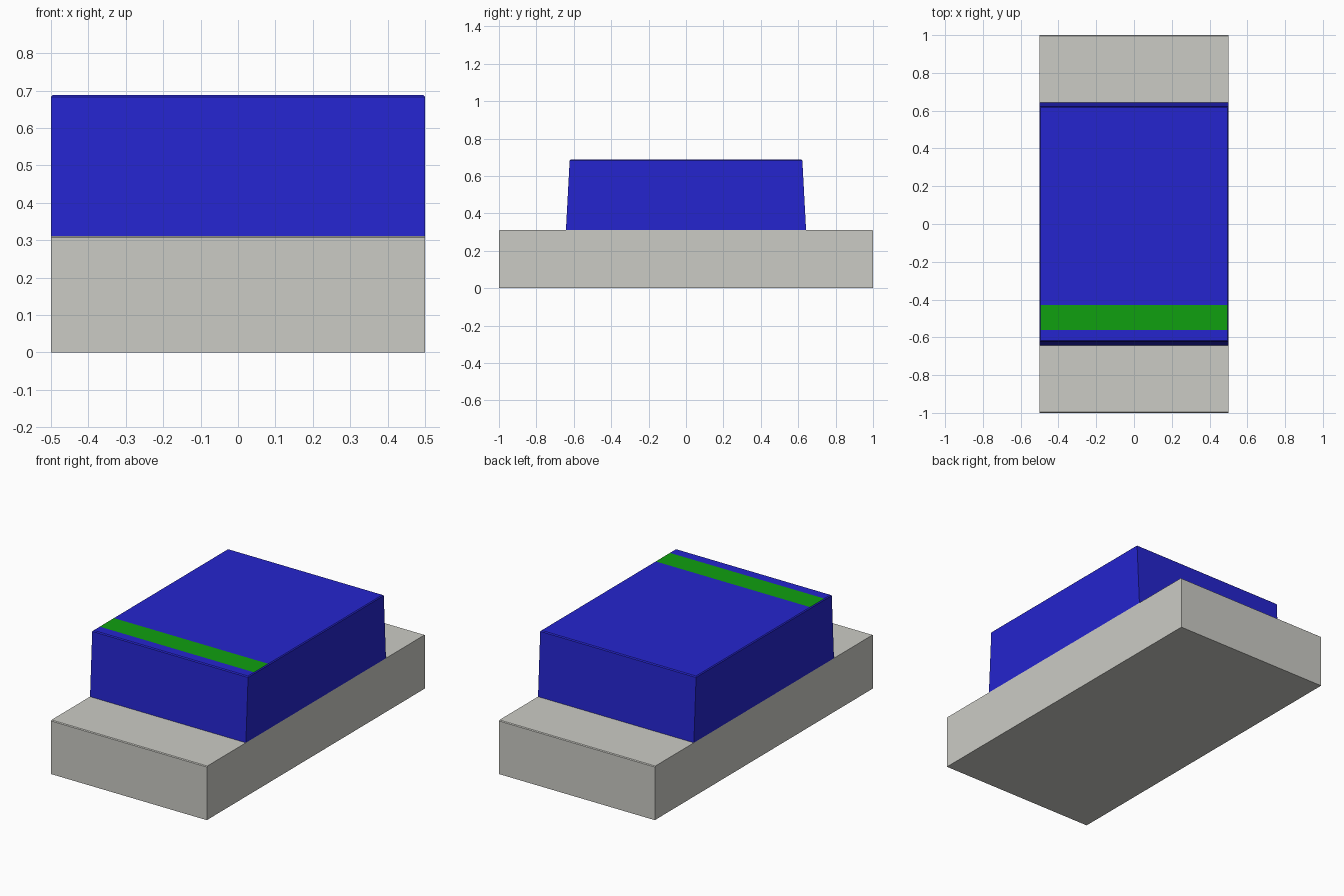
import bpy
import bmesh

cube = bpy.data.objects.get("Cube")
if cube:
    bpy.data.objects.remove(cube, do_unlink=True)


def make_material(name, color):
    mat = bpy.data.materials.new(name)
    mat.use_nodes = True
    mat.diffuse_color = (*color, 1)
    mat.node_tree.nodes["Principled BSDF"].inputs["Base Color"].default_value = (*color, 1)
    return mat


def make_block(name, mat, sections):
    """Stack rectangular sections (half x, half y, z) into a closed solid."""
    bm = bmesh.new()
    rings = [[bm.verts.new((sx * hx, sy * hy, z))
              for sx, sy in ((-1, -1), (1, -1), (1, 1), (-1, 1))]
             for hx, hy, z in sections]
    bm.faces.new(rings[0][::-1])
    bm.faces.new(rings[-1])
    for low, high in zip(rings, rings[1:]):
        for i in range(4):
            j = (i + 1) % 4
            bm.faces.new((low[i], low[j], high[j], high[i]))
    mesh = bpy.data.meshes.new(name)
    bm.to_mesh(mesh)
    bm.free()
    mesh.materials.append(mat)
    obj = bpy.data.objects.new(name, mesh)
    bpy.context.collection.objects.link(obj)
    return obj


grey = make_material("light grey", (0.60, 0.60, 0.56))
blue = make_material("deep blue", (0.018, 0.018, 0.62))
green = make_material("green", (0.005, 0.35, 0.005))

# Long base slab with a fine chamfer on its end edges
make_block("base", grey, [(0.5, 1.0, 0), (0.5, 1.0, 0.308), (0.5, 0.995, 0.312)])

# Tapered body with a fine chamfer round the top
body = make_block("body", blue, [(0.5, 0.642, 0.312), (0.5, 0.622, 0.683), (0.495, 0.616, 0.688)])

# Stripe cut into the top face near the front
bm = bmesh.new()
bm.from_mesh(body.data)
for y in (-0.56, -0.43):
    top = [f for f in bm.faces if f.normal.z > 0.99]
    edges = {e for f in top for e in f.edges}
    verts = {v for f in top for v in f.verts}
    bmesh.ops.bisect_plane(bm, geom=top + list(edges) + list(verts),
                           plane_co=(0, y, 0), plane_no=(0, 1, 0))
    bm.normal_update()
for f in bm.faces:
    if f.normal.z > 0.99 and -0.56 < f.calc_center_median().y < -0.43:
        f.material_index = 1
bm.to_mesh(body.data)
bm.free()
body.data.materials.append(green)
